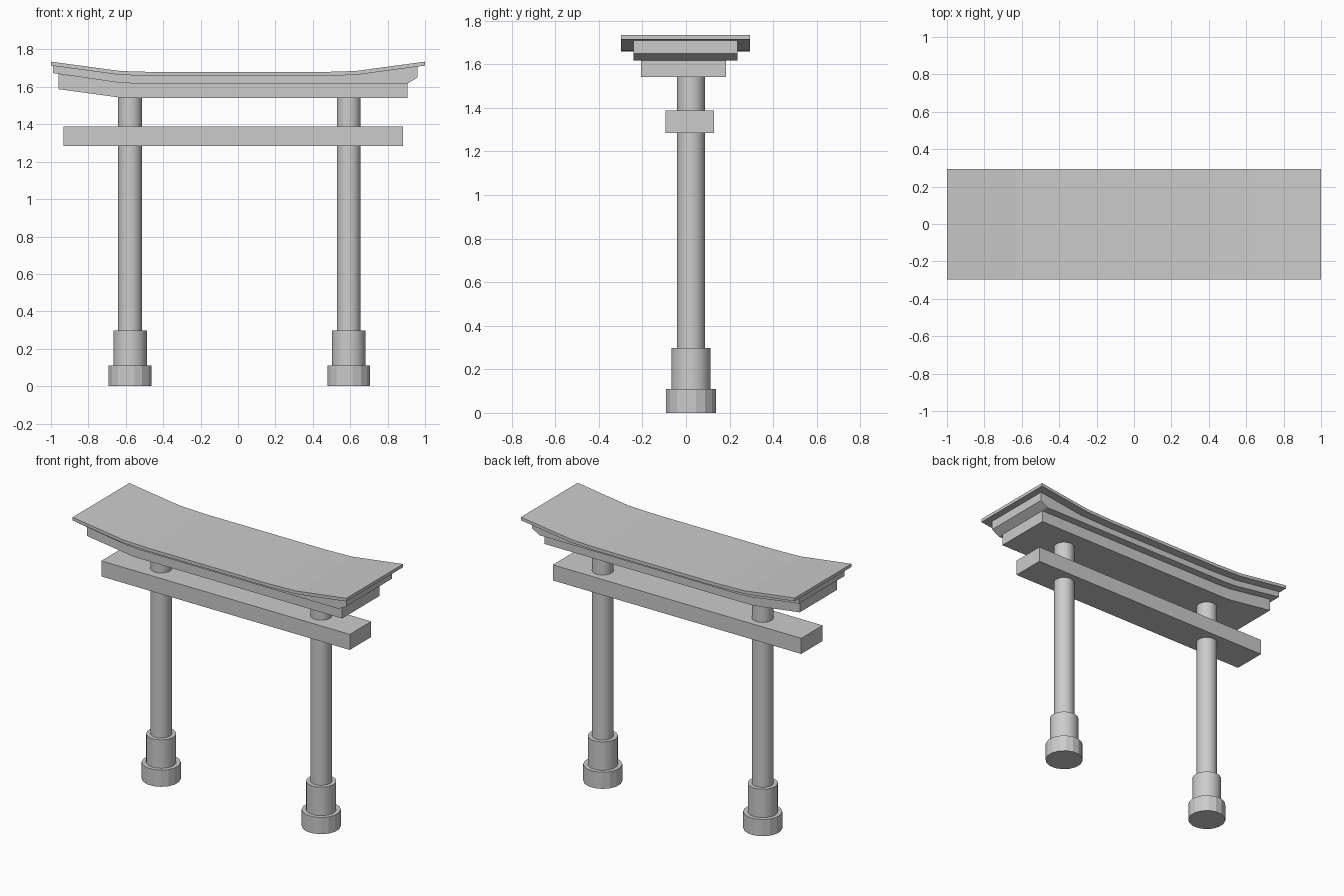
import bpy, bmesh, math

if "Cube" in bpy.data.objects:
    bpy.data.objects.remove(bpy.data.objects["Cube"])


def extrude_profile(name, pts, y0, y1):
    """Closed x/z outline extruded along y."""
    bm = bmesh.new()
    face = bm.faces.new([bm.verts.new((x, y0, z)) for x, z in pts])
    ext = bmesh.ops.extrude_face_region(bm, geom=[face])
    verts = [g for g in ext["geom"] if isinstance(g, bmesh.types.BMVert)]
    bmesh.ops.translate(bm, verts=verts, vec=(0, y1 - y0, 0))
    bmesh.ops.recalc_face_normals(bm, faces=bm.faces)
    mesh = bpy.data.meshes.new(name)
    bm.to_mesh(mesh)
    bm.free()
    obj = bpy.data.objects.new(name, mesh)
    bpy.context.collection.objects.link(obj)
    return obj


def cylinder(name, x, radius, z0, z1, sides, smooth):
    bpy.ops.mesh.primitive_cylinder_add(
        vertices=sides, radius=radius, depth=z1 - z0,
        location=(x, 0.023, (z0 + z1) / 2),
        rotation=(0, 0, math.pi / sides))
    bpy.context.object.name = name
    if smooth:
        bpy.ops.object.shade_smooth_by_angle(angle=math.radians(30))


# Two posts, each with a sleeve and a faceted foot
for side, x in (("left", -0.577), ("right", 0.592)):
    cylinder(side + "_post", x, 0.064, 0.28, 1.56, 32, True)
    cylinder(side + "_sleeve", x, 0.09, 0.10, 0.298, 32, True)
    cylinder(side + "_foot", x, 0.117, 0.0, 0.11, 16, False)

# Straight tie beam
extrude_profile("tie_beam", [(-0.932, 1.285), (0.883, 1.285),
                             (0.883, 1.388), (-0.932, 1.388)], -0.095, 0.129)

# Lower lintel: left end sweeps up, right end stays flat
extrude_profile("lower_lintel", [
    (-0.96, 1.588), (-0.63, 1.543), (-0.6, 1.541), (0.905, 1.541),
    (0.905, 1.625), (-0.6, 1.625), (-0.64, 1.628), (-0.96, 1.668)],
    -0.206, 0.184)

# Roof slab: upper curve, with the underside a fixed thickness below
curve = [(-1.0, 1.735), (-0.63, 1.685), (-0.43, 1.679),
         (0.43, 1.679), (0.63, 1.685), (1.0, 1.735)]
under = [(x, z - 0.021) for x, z in reversed(curve)]
extrude_profile("roof_slab", curve + under, -0.298, 0.294)

# Upper lintel filling the gap below the roof slab
extrude_profile("upper_lintel", [
    (-0.99, 1.674), (-0.64, 1.623), (-0.55, 1.618), (0.905, 1.618),
    (0.96, 1.65), (0.96, 1.712), (0.63, 1.668), (0.43, 1.662),
    (-0.43, 1.662), (-0.63, 1.668), (-0.99, 1.717)], -0.241, 0.236)
